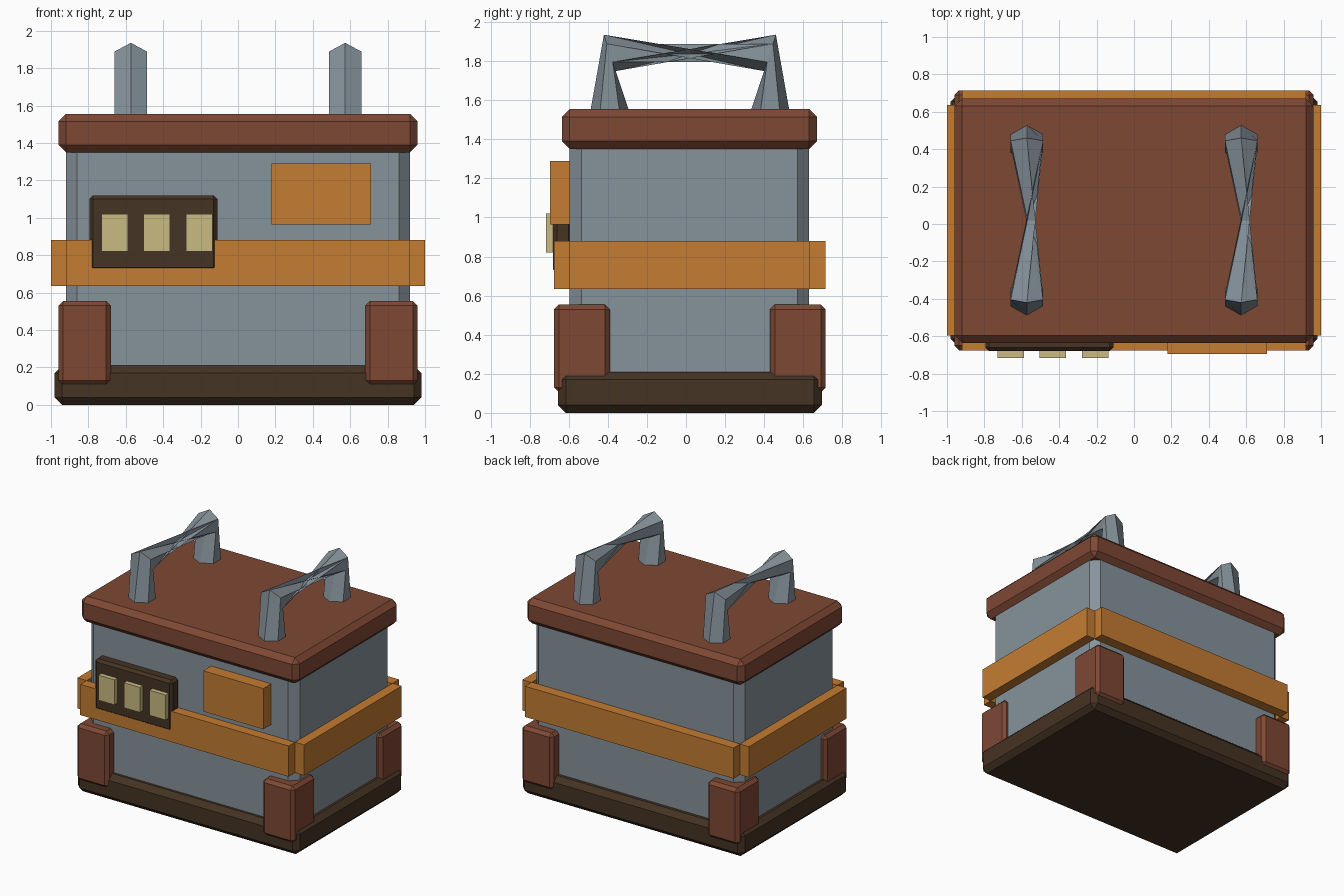
import bpy, bmesh, math

if "Cube" in bpy.data.objects:
    bpy.data.objects.remove(bpy.data.objects["Cube"])

CY = 0.02  # depth centre of the main case


def material(name, rgb):
    m = bpy.data.materials.new(name)
    m.diffuse_color = (*rgb, 1)
    m.use_nodes = True
    m.node_tree.nodes["Principled BSDF"].inputs["Base Color"].default_value = m.diffuse_color
    return m


GREY = material("steel grey", (0.24, 0.29, 0.33))
BROWN = material("red brown", (0.21, 0.065, 0.034))
DARK = material("dark brown", (0.06, 0.033, 0.017))
ORANGE = material("orange", (0.55, 0.2, 0.032))
CREAM = material("cream", (0.59, 0.49, 0.22))


def add_object(name, bm, mat):
    bmesh.ops.recalc_face_normals(bm, faces=bm.faces)
    me = bpy.data.meshes.new(name)
    bm.to_mesh(me)
    bm.free()
    me.materials.append(mat)
    ob = bpy.data.objects.new(name, me)
    bpy.context.collection.objects.link(ob)
    return ob


def box(name, xs, ys, zs, mat, bevel=0.0, upright_only=False):
    """Box between limits, with an optional flat chamfer."""
    bm = bmesh.new()
    bmesh.ops.create_cube(bm, size=1)
    for v in bm.verts:
        v.co = [lim[0] if c < 0 else lim[1] for c, lim in zip(v.co, (xs, ys, zs))]
    if bevel:
        edges = [e for e in bm.edges if not upright_only
                 or abs(e.verts[0].co.z - e.verts[1].co.z) > 0.1]
        bmesh.ops.bevel(bm, geom=edges, offset=bevel, segments=1,
                        affect='EDGES', profile=0.5)
    return add_object(name, bm, mat)


# Case: base, body and lid
box("base", (-0.98, 0.98), (-0.655, 0.695), (0, 0.21), DARK, 0.04)
box("body", (-0.92, 0.92), (-0.595, 0.63), (0.1, 1.45), GREY, 0.06, True)
box("lid", (-0.96, 0.96), (-0.635, 0.67), (1.35, 1.555), BROWN, 0.04)

# Belt: four boards that meet at the body corners
belt_z = (0.635, 0.88)
box("belt_front", (-0.92, 0.92), (-0.675, -0.595), belt_z, ORANGE)
box("belt_back", (-0.92, 0.92), (0.63, 0.715), belt_z, ORANGE)
for side, s in (("left", -1), ("right", 1)):
    box("belt_" + side, sorted((0.92 * s, s)), (-0.595, 0.635), belt_z, ORANGE)
    # Corner guards
    for end, ys in (("front", (-0.675, -0.39)), ("back", (0.43, 0.715))):
        box(f"corner_guard_{end}_{side}", sorted((0.68 * s, 0.96 * s)), ys,
            (0.105, 0.555), BROWN, 0.025)

# Front details: label plate, control panel and its three buttons
box("label_plate", (0.18, 0.71), (-0.695, -0.58), (0.965, 1.29), ORANGE)
box("control_panel", (-0.795, -0.11), (-0.68, -0.58), (0.715, 1.12), DARK, 0.02)
for i in range(3):
    x = -0.66 + 0.226 * i
    box(f"button_{i + 1}", (x - 0.071, x + 0.071), (-0.717, -0.66), (0.82, 1.02), CREAM)


def handle(name, cx):
    """Six-sided bar whose grip makes a half twist between the two posts."""
    bm = bmesh.new()
    r = 0.1

    def ring(side, z, out, up, turn=0):
        verts = []
        for k in range(6):
            a = math.radians(30 + 60 * k + turn)
            verts.append(bm.verts.new((cx + r * math.cos(a),
                                       CY + side * (0.41 + out * r * math.sin(a)),
                                       z + up * r * math.sin(a))))
        return verts

    foot_a, top_a = ring(-1, 1.54, 1, 0), ring(-1, 1.842, 0.3, 0.93)
    top_b, foot_b = ring(1, 1.842, 0.3, 0.93, 180), ring(1, 1.54, 1, 0, 180)
    for k in range(6):
        n = (k + 1) % 6
        bm.faces.new((foot_a[k], foot_a[n], top_a[n], top_a[k]))
        bm.faces.new((top_b[k], top_b[n], foot_b[n], foot_b[k]))
        # Twisted grip, split so that the waist leans to one side
        if k in (3, 4):
            bm.faces.new((top_a[k], top_a[n], top_b[k]))
            bm.faces.new((top_a[n], top_b[n], top_b[k]))
        else:
            bm.faces.new((top_a[k], top_a[n], top_b[n]))
            bm.faces.new((top_a[k], top_b[n], top_b[k]))
    bm.faces.new(foot_a)
    bm.faces.new(foot_b)
    add_object(name, bm, GREY)


# Handles across the lid
handle("handle_left", -0.573)
handle("handle_right", 0.573)
